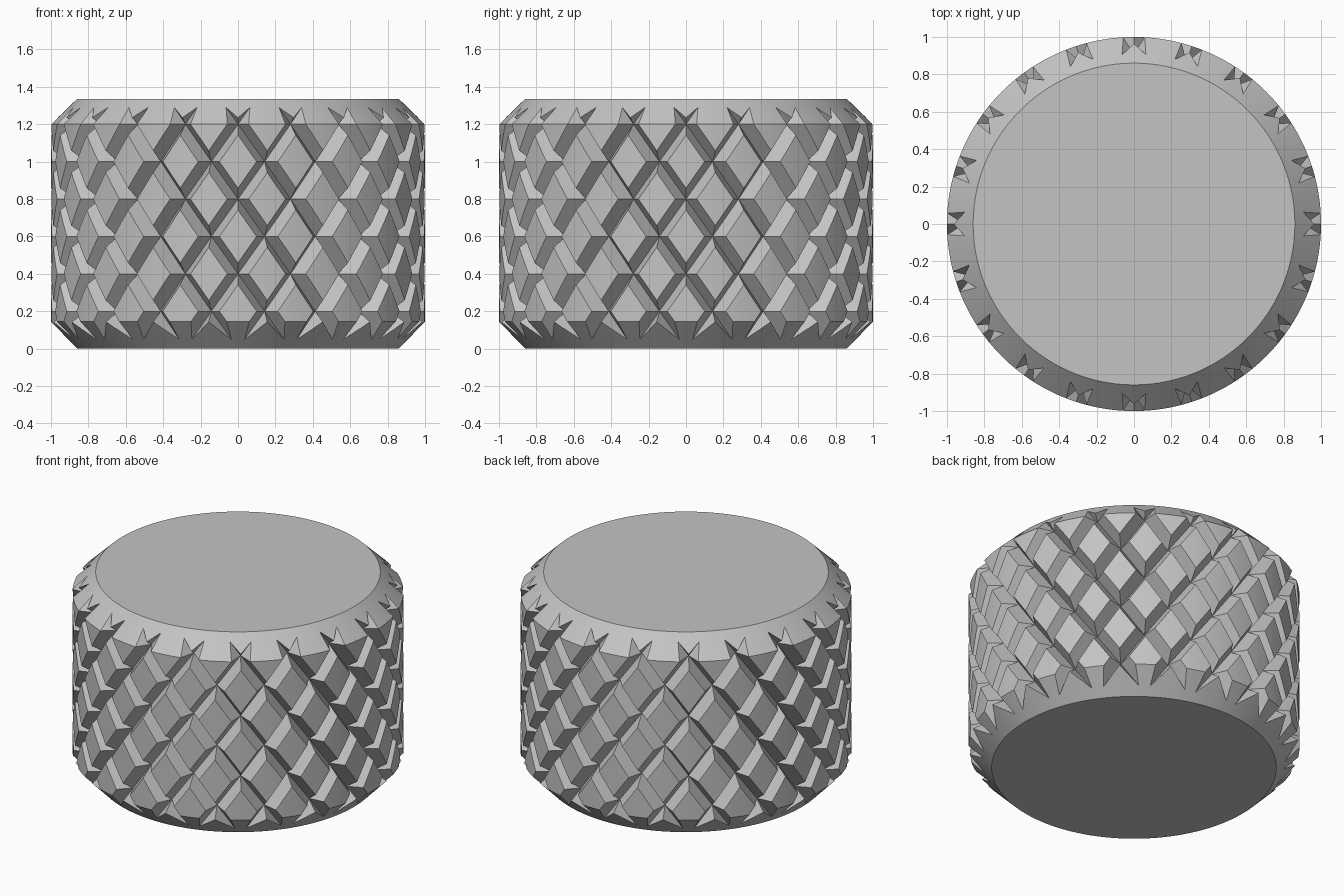
import bpy
import bmesh
from math import sin, cos, radians

if "Cube" in bpy.data.objects:
    bpy.data.objects.remove(bpy.data.objects["Cube"], do_unlink=True)

SIDES = 160                  # smooth outline
STEPS = 40                   # half-diamonds around the knob
ROW = 0.2                    # half-diamond height
VALLEY, APEX = 0.91, 1.22    # radii of groove bottoms and untrimmed pyramid tips


def polar(radius, degrees, z):
    a = radians(degrees)
    return (radius * sin(a), -radius * cos(a), z)


def make_object(name, bm, material):
    bmesh.ops.recalc_face_normals(bm, faces=bm.faces)
    mesh = bpy.data.meshes.new(name)
    bm.to_mesh(mesh)
    bm.free()
    mesh.materials.append(material)
    obj = bpy.data.objects.new(name, mesh)
    bpy.context.collection.objects.link(obj)
    return obj


grey = bpy.data.materials.new("plain grey")
grey.use_nodes = True
colour = (0.55, 0.55, 0.55, 1)
grey.diffuse_color = colour
grey.node_tree.nodes["Principled BSDF"].inputs["Base Color"].default_value = colour

# Chamfered round body
bm = bmesh.new()
profile = [(0.86, 0), (1, 0.145), (1, 1.2), (0.86, 1.335)]
rings = [[bm.verts.new(polar(r, 360 * i / SIDES, z)) for i in range(SIDES)]
         for r, z in profile]
for low, high in zip(rings, rings[1:]):
    for i in range(SIDES):
        j = (i + 1) % SIDES
        bm.faces.new((low[i], low[j], high[j], high[i]))
bm.faces.new(rings[0])
bm.faces.new(rings[-1])
body = make_object("knurled_knob", bm, grey)

# Diamond knurl: a sleeve of pyramids, whose tips the body trims off
bm = bmesh.new()
grid = {}


def grid_vert(m, level, radius):
    key = (m % STEPS, level)
    if key not in grid:
        grid[key] = bm.verts.new(polar(radius, 360 * key[0] / STEPS, level * ROW))
    return grid[key]


for level in range(-1, 9):
    for m in range(STEPS):
        if (m + level) % 2:
            tip = grid_vert(m, level, APEX)
            base = [grid_vert(m + dm, level + dl, VALLEY)
                    for dm, dl in ((1, 0), (0, 1), (-1, 0), (0, -1))]
            for a, b in zip(base, base[1:] + base[:1]):
                bm.faces.new((a, b, tip))

# Close the sleeve at both ends
top_hub = bm.verts.new((0, 0, 9 * ROW))
bottom_hub = bm.verts.new((0, 0, -2 * ROW))
for edge in [e for e in bm.edges if e.is_boundary]:
    a, b = edge.verts
    bm.faces.new((a, b, top_hub if a.co.z > 0.6 else bottom_hub))
sleeve = make_object("knurl_cutter", bm, grey)
sleeve.hide_render = True

# Keep only what lies inside both shapes
trim = body.modifiers.new("knurl", 'BOOLEAN')
trim.operation = 'INTERSECT'
trim.solver = 'EXACT'
trim.object = sleeve
bpy.ops.object.select_all(action='DESELECT')
body.select_set(True)
bpy.context.view_layer.objects.active = body
bpy.ops.object.modifier_apply(modifier=trim.name)
bpy.data.objects.remove(sleeve, do_unlink=True)
bpy.ops.object.shade_smooth_by_angle(angle=radians(20))
